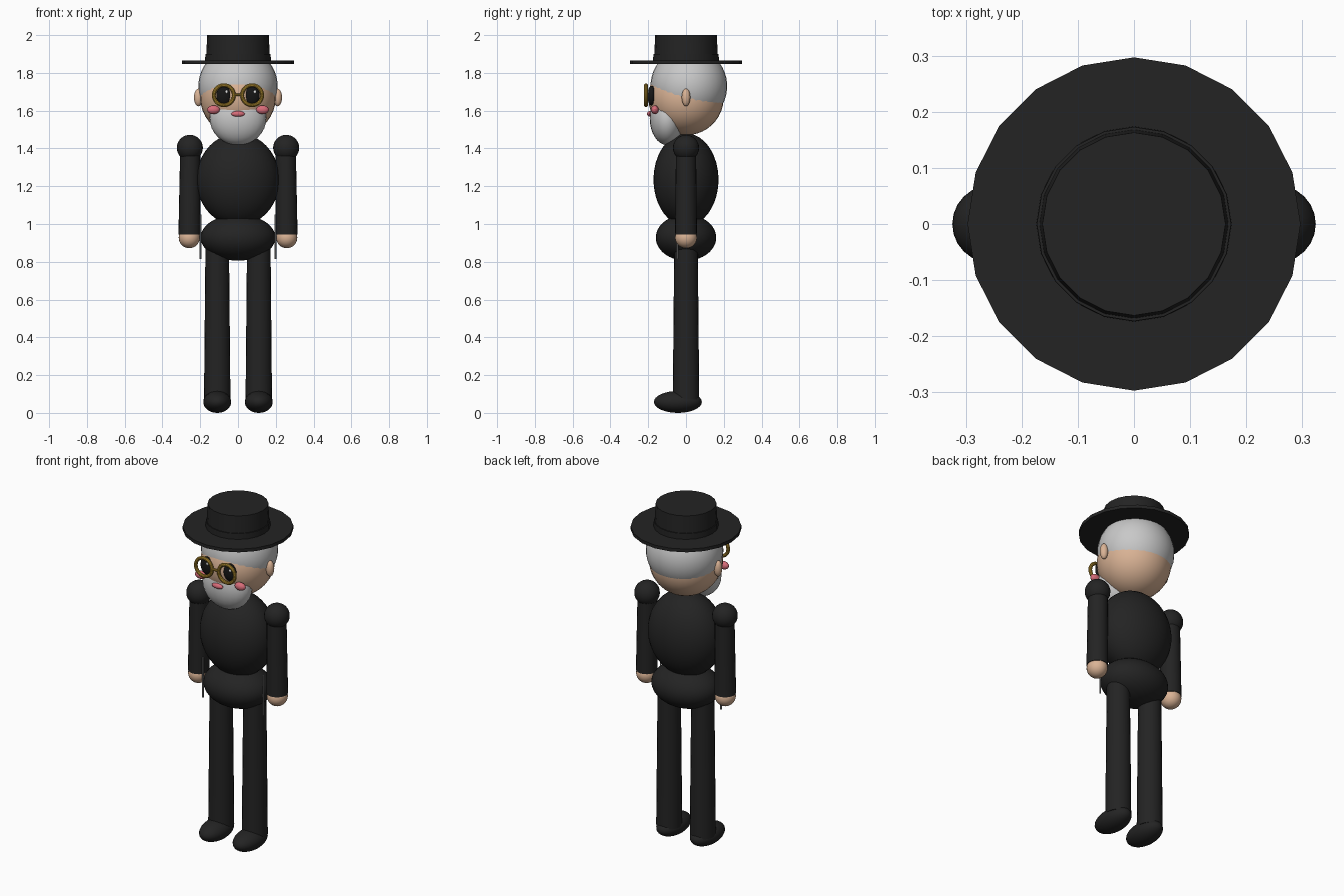
import bpy, math

if "Cube" in bpy.data.objects:
    bpy.data.objects.remove(bpy.data.objects["Cube"])

def mat(name, r, g, b):
    m = bpy.data.materials.new(name)
    m.diffuse_color = (r, g, b, 1)
    m.use_nodes = True
    m.node_tree.nodes["Principled BSDF"].inputs["Base Color"].default_value = m.diffuse_color
    return m

BLACK = mat("black cloth", 0.017, 0.017, 0.017)
SKIN = mat("skin", 0.70, 0.45, 0.30)
GREY = mat("grey hair", 0.58, 0.58, 0.58)
GOLD = mat("gold", 0.45, 0.27, 0.03)
EYE = mat("eye black", 0.008, 0.008, 0.008)
WHITE = mat("white", 0.85, 0.85, 0.85)
PINK = mat("pink", 0.68, 0.15, 0.19)
CORD = mat("cord grey", 0.25, 0.25, 0.25)

def finish(name, m, scale=(1, 1, 1)):
    o = bpy.context.object
    o.name = name
    o.scale = scale
    o.data.materials.append(m)
    bpy.ops.object.transform_apply(location=False, rotation=False, scale=True)
    bpy.ops.object.shade_smooth_by_angle(angle=math.radians(35))
    return o

def ball(name, m, loc, size, seg=24):
    bpy.ops.mesh.primitive_uv_sphere_add(segments=seg, ring_count=seg * 2 // 3, radius=1, location=loc)
    return finish(name, m, size)

def tube(name, m, x, y, z0, z1, r0, r1, sides=20):
    bpy.ops.mesh.primitive_cone_add(vertices=sides, radius1=r0, radius2=r1, depth=z1 - z0,
                                    location=(x, y, (z0 + z1) / 2))
    return finish(name, m)

# Hat
tube("hat_brim", BLACK, 0, 0, 1.847, 1.866, 0.297, 0.297)
tube("hat_crown", BLACK, 0, 0, 1.86, 2.0, 0.170, 0.163)
tube("hat_band", BLACK, 0, 0, 1.86, 1.90, 0.174, 0.173)

# Head and hair
ball("head", SKIN, (0, 0, 1.67), (0.2, 0.2, 0.2), 32)
ball("hair", GREY, (0, 0.015, 1.73), (0.21, 0.203, 0.205), 32)
ball("beard", GREY, (0, -0.1, 1.56), (0.15, 0.092, 0.142))
ball("lips", PINK, (0, -0.192, 1.583), (0.036, 0.014, 0.015), 16)

# Torso and hips
ball("torso", BLACK, (0, 0, 1.235), (0.22, 0.172, 0.245), 32)
ball("hips", BLACK, (0, 0, 0.928), (0.198, 0.16, 0.122), 32)

# Spectacle bridge
bpy.ops.mesh.primitive_cylinder_add(vertices=10, radius=0.007, depth=0.05,
                                    location=(0, -0.212, 1.685), rotation=(0, math.pi / 2, 0))
finish("glasses_bridge", GOLD)

for s, side in ((-1, "left"), (1, "right")):
    # Face details
    ball(f"ear_{side}", SKIN, (s * 0.21, 0, 1.67), (0.023, 0.023, 0.047), 16)
    ball(f"cheek_{side}", PINK, (s * 0.13, -0.165, 1.605), (0.034, 0.02, 0.023), 16)
    ball(f"eye_{side}", EYE, (s * 0.075, -0.182, 1.68), (0.04, 0.022, 0.052), 20)
    ball(f"eye_glint_{side}", WHITE, (s * 0.075 + 0.014, -0.2, 1.70), (0.007, 0.005, 0.009), 10)
    bpy.ops.mesh.primitive_torus_add(major_radius=0.053, minor_radius=0.01, major_segments=28,
                                     minor_segments=10, location=(s * 0.075, -0.212, 1.682),
                                     rotation=(math.pi / 2, 0, 0))
    finish(f"glasses_rim_{side}", GOLD)

    # Arms
    ball(f"shoulder_{side}", BLACK, (s * 0.255, 0, 1.403), (0.069, 0.069, 0.069))
    arm = tube(f"arm_{side}", BLACK, s * 0.255, 0, 0.945, 1.41, 0.058, 0.053)
    arm.rotation_euler.y = -s * 0.01
    ball(f"hand_{side}", SKIN, (s * 0.258, 0, 0.928), (0.056, 0.058, 0.056))

    # Hanging cords
    tube(f"cord_{side}", CORD, s * 0.198, -0.046, 0.815, 1.05, 0.005, 0.005, 8)

    # Legs and shoes
    tube(f"leg_{side}", BLACK, s * 0.11, 0, 0.07, 0.92, 0.07, 0.062)
    ball(f"shoe_{side}", BLACK, (s * 0.11, -0.043, 0.058), (0.074, 0.127, 0.058))
